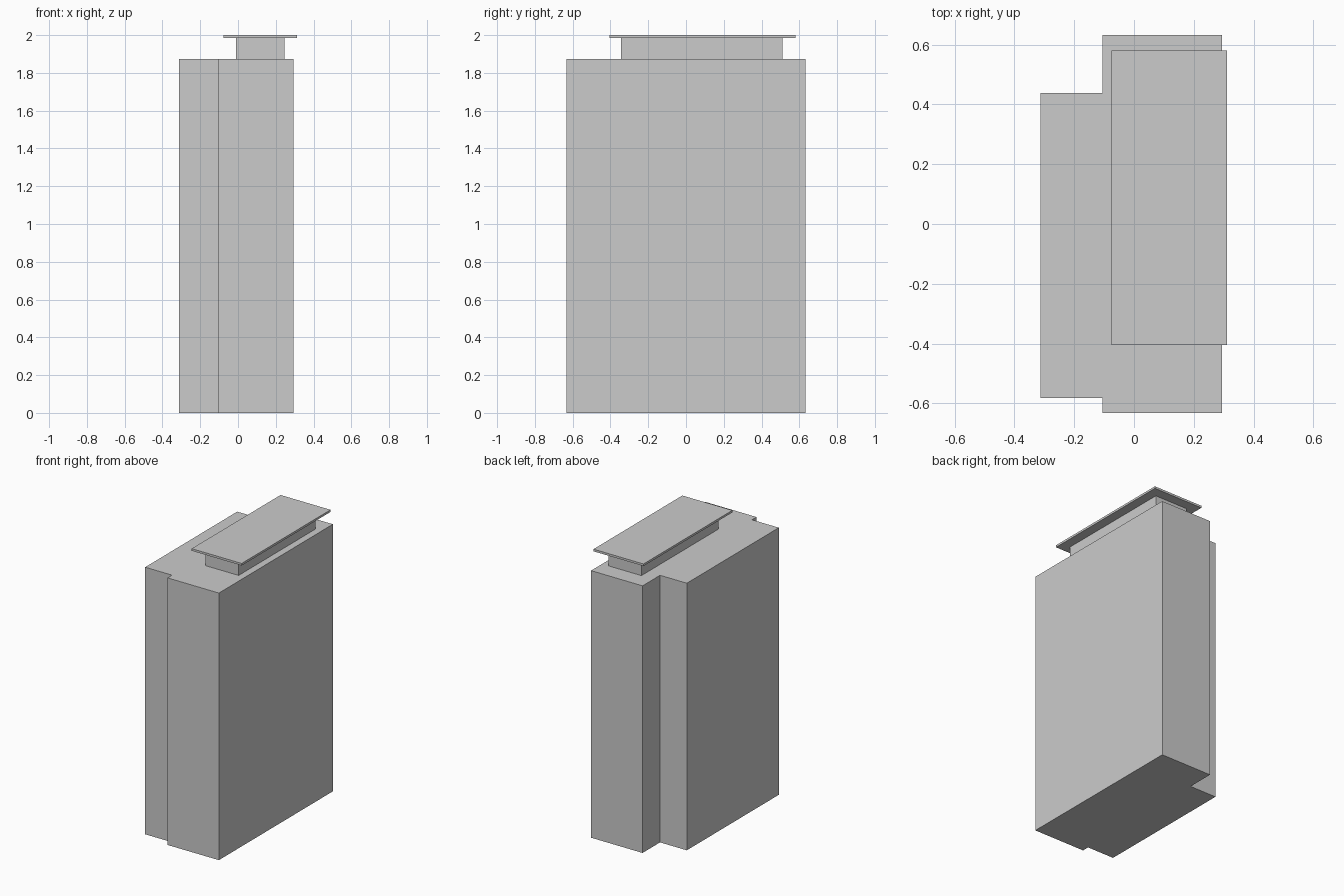
import bpy, bmesh

if "Cube" in bpy.data.objects:
    bpy.data.objects.remove(bpy.data.objects["Cube"])


def prism(name, outline, z0, z1):
    """Extrude a flat outline (counter-clockwise) from z0 up to z1."""
    bm = bmesh.new()
    base = bm.faces.new([bm.verts.new((x, y, z0)) for x, y in outline])
    top = bmesh.ops.extrude_face_region(bm, geom=[base], use_keep_orig=True)
    verts = [g for g in top["geom"] if isinstance(g, bmesh.types.BMVert)]
    bmesh.ops.translate(bm, verts=verts, vec=(0, 0, z1 - z0))
    bmesh.ops.recalc_face_normals(bm, faces=bm.faces)
    mesh = bpy.data.meshes.new(name)
    bm.to_mesh(mesh)
    bm.free()
    obj = bpy.data.objects.new(name, mesh)
    bpy.context.collection.objects.link(obj)
    return obj


def rect(x0, x1, y0, y1):
    return [(x0, y0), (x1, y0), (x1, y1), (x0, y1)]


# Main tower: wide slab with a narrower slab stepped in on the left
prism("tower_body", [
    (-0.105, -0.632), (0.294, -0.632), (0.294, 0.632), (-0.105, 0.632),
    (-0.105, 0.438), (-0.313, 0.438), (-0.313, -0.582), (-0.105, -0.582),
], 0, 1.874)

# Recessed rooftop storey
prism("roof_storey", rect(-0.011, 0.245, -0.343, 0.51), 1.874, 1.985)

# Thin overhanging roof slab
prism("roof_slab", rect(-0.076, 0.312, -0.405, 0.58), 1.985, 2.0)
